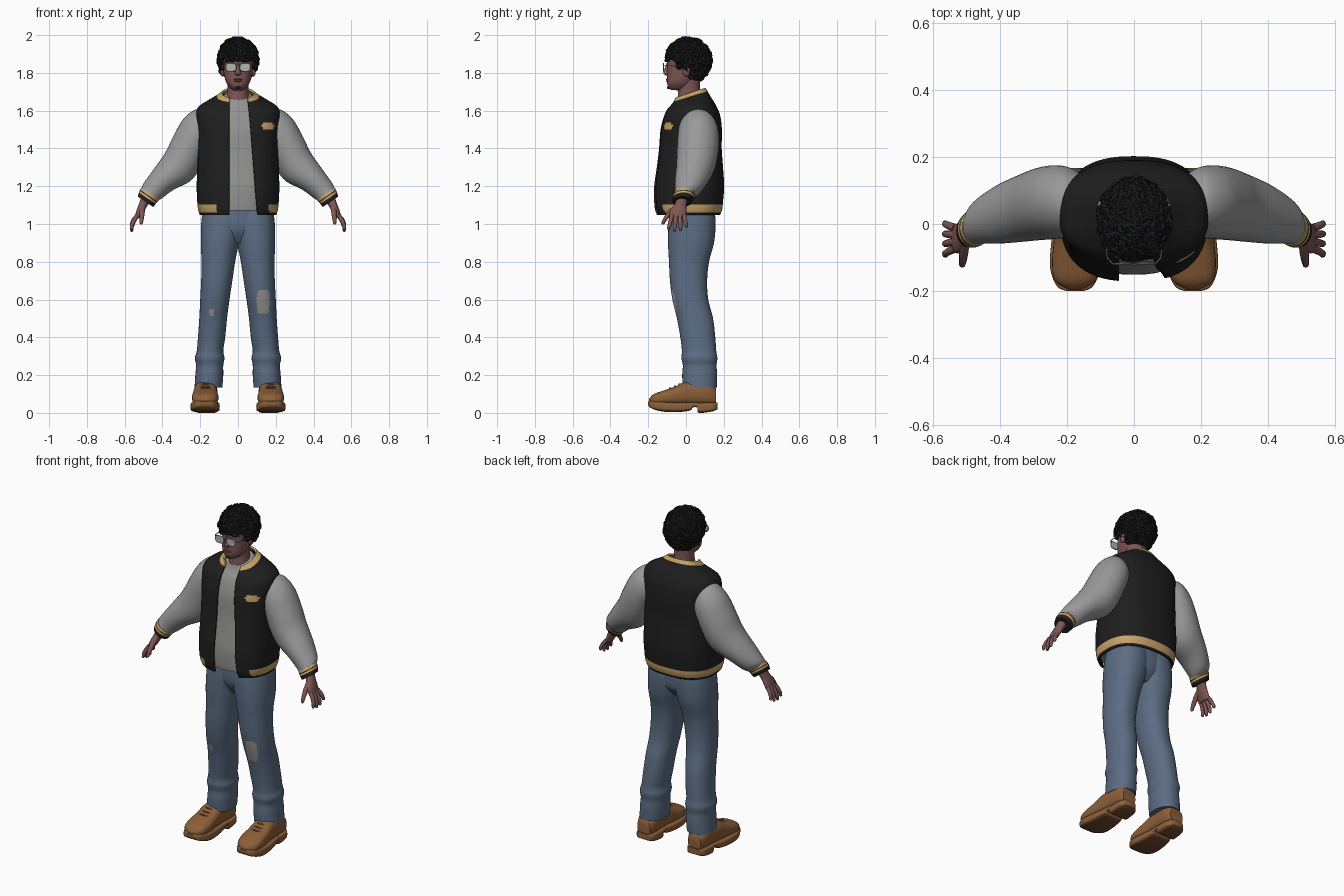
import bpy, bmesh, math, random
from mathutils import Vector

random.seed(4)
if "Cube" in bpy.data.objects:
    bpy.data.objects.remove(bpy.data.objects["Cube"])


def material(name, r, g, b):
    m = bpy.data.materials.new(name)
    m.use_nodes = True
    m.diffuse_color = (r, g, b, 1)
    bsdf = m.node_tree.nodes["Principled BSDF"]
    bsdf.inputs["Base Color"].default_value = (r, g, b, 1)
    bsdf.inputs["Roughness"].default_value = 0.8
    return m


BLACK = material("jacket black", .013, .013, .013)
HAIR = material("hair black", .011, .011, .012)
SLEEVE = material("sleeve grey", .32, .32, .32)
SHIRT = material("shirt grey", .29, .29, .28)
DENIM = material("denim blue", .105, .15, .225)
TAN = material("trim tan", .58, .37, .14)
SKIN = material("skin", .21, .095, .09)
LEATHER = material("boot brown", .26, .115, .04)
SOLE = material("sole brown", .15, .065, .025)
LENS = material("lens pale", .45, .47, .45)


# Rings hold a centre, two half axes and a squareness exponent
def flat(z, x0, x1, y0, y1, n=2.0, tilt=0.0):
    hy = (y1 - y0) / 2
    return ((x0 + x1) / 2, (y0 + y1) / 2, z, (x1 - x0) / 2, 0, 0, 0, hy, hy * tilt, n)


def upright(y, x0, x1, z0, z1, n=2.6):
    return ((x0 + x1) / 2, y, (z0 + z1) / 2, (x1 - x0) / 2, 0, 0, 0, 0, (z1 - z0) / 2, n)


def limb(xu, zu, xl, zl, yc, yh, n=2.0):
    return ((xu + xl) / 2, yc, (zu + zl) / 2, (xu - xl) / 2, 0, (zu - zl) / 2, 0, yh, 0, n)


def smooth_rows(rows, steps):
    out = []
    for i in range(len(rows) - 1):
        a, b, c, d = (rows[max(0, min(len(rows) - 1, i + k))] for k in (-1, 0, 1, 2))
        for s in range(steps):
            t = s / steps
            out.append([(2 * q + (r - p) * t + (2 * p - 5 * q + 4 * r - w) * t * t
                         + (3 * q - p - 3 * r + w) * t ** 3) / 2 for p, q, r, w in zip(a, b, c, d)])
    return out + [list(rows[-1])]


def finish(obj, mats, angle=45):
    for m in mats:
        obj.data.materials.append(m)
    bpy.ops.object.select_all(action='DESELECT')
    obj.select_set(True)
    bpy.context.view_layer.objects.active = obj
    if obj.type == 'CURVE':
        bpy.ops.object.convert(target='MESH')
    bpy.ops.object.shade_smooth_by_angle(angle=math.radians(angle))
    return obj


def from_bmesh(name, bm, mats, angle=45):
    me = bpy.data.meshes.new(name)
    bmesh.ops.recalc_face_normals(bm, faces=bm.faces)
    bm.to_mesh(me)
    bm.free()
    obj = bpy.data.objects.new(name, me)
    bpy.context.collection.objects.link(obj)
    return finish(obj, mats, angle)


def signed_power(v, p):
    return math.copysign(abs(v) ** p, v)


def loft(name, rows, mats, side=1, seg=32, steps=4, span=None, rule=None, angle=45):
    bm = bmesh.new()
    rings = []
    for r in smooth_rows(rows, steps):
        c, a, b, n = Vector(r[:3]), Vector(r[3:6]), Vector(r[6:9]), r[9]
        lo, hi = span(r) if span else (0, 2 * math.pi)
        ring = []
        for j in range(seg + (1 if span else 0)):
            t = lo + (hi - lo) * j / seg
            p = c + a * signed_power(math.cos(t), 2 / n) + b * signed_power(math.sin(t), 2 / n)
            ring.append(bm.verts.new((p.x * side, p.y, p.z)))
        rings.append(ring)
    for i in range(len(rings) - 1):
        for j in range(seg):
            k = (j + 1) % len(rings[i])
            f = bm.faces.new((rings[i][j], rings[i][k], rings[i + 1][k], rings[i + 1][j]))
            if rule:
                f.material_index = rule(f.calc_center_median(), i / (len(rings) - 1))
    if not span:
        bm.faces.new(rings[0])
        last = bm.faces.new(rings[-1])
        if rule:
            last.material_index = rule(last.calc_center_median(), 1)
    return from_bmesh(name, bm, mats, angle)


def tubes(name, paths, radius, mat, taper=None, closed=False, res=1):
    cu = bpy.data.curves.new(name, 'CURVE')
    cu.dimensions = '3D'
    cu.bevel_depth, cu.bevel_resolution, cu.use_fill_caps = radius, res, True
    for path in paths:
        sp = cu.splines.new('POLY')
        sp.points.add(len(path) - 1)
        sp.use_cyclic_u = closed
        for i, p in enumerate(path):
            sp.points[i].co = (*p, 1)
            sp.points[i].radius = taper[i] if taper else 1
    obj = bpy.data.objects.new(name, cu)
    bpy.context.collection.objects.link(obj)
    return finish(obj, [mat], 60)


def ball(name, loc, size, mat, keep=None):
    bm = bmesh.new()
    bmesh.ops.create_uvsphere(bm, u_segments=24, v_segments=16, radius=1)
    for v in bm.verts:
        v.co = Vector(loc) + Vector(v.co[k] * size[k] for k in range(3))
    if keep:
        bmesh.ops.delete(bm, geom=[f for f in bm.faces if not keep(f.calc_center_median())], context='FACES')
    return from_bmesh(name, bm, [mat])


# Jacket body: open front shell with tan hem, collar and chest patch
torso = [(1.05, -.15, .175, .197, 0), (1.08, -.16, .186, .206, 0), (1.12, -.164, .19, .21, 0),
         (1.2, -.164, .196, .213, 0), (1.3, -.15, .19, .21, 0), (1.4, -.138, .183, .21, 0),
         (1.5, -.13, .184, .212, 0), (1.57, -.113, .174, .217, .04), (1.615, -.096, .152, .205, .1),
         (1.65, -.075, .125, .147, .22), (1.67, -.066, .11, .108, .32), (1.69, -.058, .098, .08, .35)]


def opening(r):
    left = max(.04, .1 - (r[2] - 1.08) * .08)
    edge = [math.acos((x / r[3]) ** (r[9] / 2)) for x in (left, .045)]
    return -edge[0], math.pi + edge[1]


def jacket_rule(p, f):
    if f > .9:
        return 1
    if 1.063 < p.z < 1.103 and (p.y > -.1 or p.x < -.11 or p.x > .16):
        return 1
    if p.y < 0 and ((p.x - .155) / .033) ** 2 + ((p.z - 1.518) / .02) ** 2 < 1:
        return 1
    return 0


jacket = loft("jacket_body", [flat(z, -w, w, a, b, 2.5, t) for z, a, b, w, t in torso],
              [BLACK, TAN], seg=120, steps=6, span=opening, rule=jacket_rule)
shell = jacket.modifiers.new("cloth thickness", 'SOLIDIFY')
shell.thickness, shell.offset = .012, 0

# Shirt under the jacket
loft("shirt", [flat(z - .008, -w + .014, w - .014, a + .014, b - .014, 2.4, t) for z, a, b, w, t in torso[1:]],
     [SHIRT], seg=48)

# Jeans: hips and two legs with worn knee patches
loft("jeans_hips", [flat(.9, -.1, .1, -.05, .1), flat(.95, -.175, .175, -.08, .14),
                    flat(1.0, -.193, .193, -.09, .15), flat(1.1, -.185, .185, -.085, .15)], [DENIM])
leg = [(1.08, -.02, .185, -.08, .15), (1.0, -.03, .195, -.092, .157), (.9, -.006, .197, -.095, .148),
       (.8, .015, .193, -.09, .122), (.7, .03, .195, -.085, .112), (.6, .045, .2, -.072, .118),
       (.5, .058, .205, -.048, .143), (.4, .068, .212, -.03, .155), (.33, .078, .218, -.022, .16),
       (.29, .072, .228, -.024, .166), (.25, .078, .222, -.017, .162), (.2, .078, .226, -.02, .165),
       (.135, .083, .23, -.018, .163)]


def knee_rule(p, f):
    if p.y > .04:
        return 0
    worn = ((p.x - .133) / .034) ** 4 + ((p.z - .585) / .062) ** 4 < 1
    small = abs(p.x + .14) < .01 and abs(p.z - .535) < .018
    return int(worn or small)


# Boots: upper, sole and laces; then sleeves, cuffs and hands
upper = [(-.195, .155, .195, .045, .075), (-.17, .117, .235, .04, .1), (-.12, .104, .244, .04, .118),
         (-.06, .106, .24, .04, .138), (-.01, .11, .235, .04, .162), (.05, .11, .23, .04, .17),
         (.12, .11, .225, .04, .165), (.16, .125, .21, .04, .13)]
sole = [(-.2, .15, .2, .04, .06), (-.185, .122, .23, .025, .064), (-.13, .098, .25, .008, .06),
        (-.05, .1, .246, .004, .055), (.02, .108, .235, .012, .055), (.035, .108, .232, .028, .055),
        (.06, .108, .228, .028, .055), (.068, .106, .228, .0, .055), (.14, .11, .225, .008, .055),
        (.167, .13, .205, .02, .055)]
sleeve = [(.17, 1.6, .15, 1.4, .06, .09), (.225, 1.606, .17, 1.37, .065, .105), (.29, 1.555, .19, 1.32, .065, .11),
          (.345, 1.46, .215, 1.27, .06, .108), (.385, 1.378, .26, 1.222, .05, .102),
          (.45, 1.285, .34, 1.182, .03, .088), (.5, 1.215, .4, 1.138, .01, .068), (.512, 1.185, .425, 1.122, -.008, .054)]
cuff = [(.512, 1.192, .418, 1.128, -.008, .055), (.523, 1.172, .433, 1.11, -.014, .056), (.53, 1.145, .449, 1.09, -.02, .05)]
palm = [(.51, 1.15, .465, 1.12, -.018, .028), (.525, 1.105, .485, 1.088, -.032, .034),
        (.538, 1.07, .503, 1.058, -.042, .044), (.546, 1.035, .522, 1.03, -.043, .043)]

for label, s in (("left", 1), ("right", -1)):
    loft(label + "_jeans_leg", [flat(*r, 2.2) for r in leg], [DENIM, SHIRT], s, 64, 8, rule=knee_rule)
    loft(label + "_boot_upper", [upright(*r) for r in upper], [LEATHER], s)
    loft(label + "_boot_sole", [upright(*r, 5) for r in sole], [LEATHER, SOLE], s,
         rule=lambda p, f: int(p.z < .02))
    laces = []
    for y, z in ((-.085, .131), (-.06, .14), (-.035, .152)):
        laces.append([(s * (.173 + .05 * math.sin(t * .3)), y + .004 * abs(t), z - .0011 * t * t)
                      for t in range(-4, 5)])
    tubes(label + "_boot_laces", laces, .005, SOLE)
    loft(label + "_sleeve", [limb(*r) for r in sleeve], [SLEEVE], s, 40, 5)
    loft(label + "_cuff", [limb(*r) for r in cuff], [TAN, BLACK], s, 32, 5,
         rule=lambda p, f: int(f >= .6 or .25 < f < .35))
    loft(label + "_palm", [limb(*r) for r in palm], [SKIN], s, 24)
    fingers = []
    for k, drop in enumerate((.068, .078, .074, .055)):
        y, lean = -.074 + k * .021, (k - 1.7) * .012
        fingers.append([(s * (.533 + .03 * math.sin(t * 1.9)), y + lean * t, 1.045 - (drop + .008) * t)
                        for t in (0, .35, .7, .93, 1)])
    tubes(label + "_fingers", fingers, .0115, SKIN, (1, 1, .9, .7, .3), res=3)
    thumb = [(s * .505, -.05, 1.092), (s * .508, -.085, 1.06), (s * .51, -.108, 1.03),
             (s * .512, -.122, 1.005), (s * .512, -.125, .998)]
    tubes(label + "_thumb", [thumb], .013, SKIN, (1.2, 1.1, .9, .7, .3), res=3)

# Head and neck
loft("neck", [flat(1.61, -.07, .07, -.05, .09), flat(1.66, -.06, .06, -.045, .08),
              flat(1.71, -.055, .055, -.042, .075), flat(1.78, -.06, .06, -.045, .075)], [SKIN])
loft("head", [flat(1.708, -.022, .022, -.085, -.02, 2, -.1), flat(1.722, -.043, .043, -.096, .01, 2.1, -.1),
              flat(1.75, -.063, .063, -.1, .05, 2.2), flat(1.79, -.074, .074, -.1, .085, 2.2),
              flat(1.83, -.079, .079, -.098, .1, 2.2), flat(1.88, -.083, .083, -.1, .11, 2.1),
              flat(1.93, -.07, .07, -.08, .095), flat(1.96, -.035, .035, -.04, .05)], [SKIN], seg=40)
loft("nose", [flat(1.787, -.012, .012, -.108, -.08), flat(1.797, -.018, .018, -.119, -.08),
              flat(1.81, -.013, .013, -.118, -.08), flat(1.85, -.008, .008, -.104, -.08)], [SKIN], seg=20)
for z in (1.757, 1.766):
    ball("lip", (0, -.098, z), (.023, .008, .005), SKIN)
ball("chin_beard", (0, -.094, 1.722), (.013, .007, .007), HAIR)

# Glasses, ears and brows
rims = []
temples = [[(-.012, -.119, 1.84), (0, -.122, 1.843), (.012, -.119, 1.84)]]
for label, s in (("left", 1), ("right", -1)):
    loft(label + "_lens", [upright(-.117, .011, .064, 1.809, 1.85, 3.2),
                           upright(-.121, .011, .064, 1.809, 1.85, 3.2)], [LENS], s, 28, 1)
    rims.append([(s * (.0375 + .027 * signed_power(math.cos(a), .65)), -.119,
                  1.8295 + .021 * signed_power(math.sin(a), .65))
                 for a in (k * math.pi / 14 for k in range(28))])
    temples.append([(s * .064, -.119, 1.838), (s * .08, -.1, 1.838), (s * .088, .0, 1.835)])
    ball(label + "_ear", (s * .082, .002, 1.812), (.012, .02, .032), SKIN)
    ball(label + "_brow", (s * .037, -.099, 1.862), (.024, .006, .005), HAIR)
tubes("glasses_rims", rims, .0025, SLEEVE, closed=True)
tubes("glasses_bridge_and_temples", temples, .0025, SLEEVE)


# Curly hair: cap covered in small loose loops
def hairy(p):
    if p.y < -.045:
        return p.z > 1.872
    if p.y < .025:
        return p.z > 1.825
    return p.z > 1.752


centre, size = Vector((0, .012, 1.867)), Vector((.097, .113, .111))
ball("hair_cap", centre, size, HAIR, hairy)
curls = []
for i in range(420):
    h = 1 - 2 * (i + .5) / 420
    a = i * 2.39996
    d = Vector((math.sqrt(1 - h * h) * math.cos(a), math.sqrt(1 - h * h) * math.sin(a), h))
    p = centre + d * size
    if not hairy(p):
        continue
    u = d.orthogonal().normalized()
    v = d.cross(u)
    turn, r = random.uniform(0, 6.28), random.uniform(.011, .018)
    lift = random.uniform(.004, .016)
    curls.append([p + d * lift * k / 7 + (u * math.cos(turn + k * .7) + v * math.sin(turn + k * .7)) * r
                  for k in range(8)])
tubes("hair_curls", curls, .0085, HAIR, (.6, .9, 1, 1, 1, .9, .7, .3))
